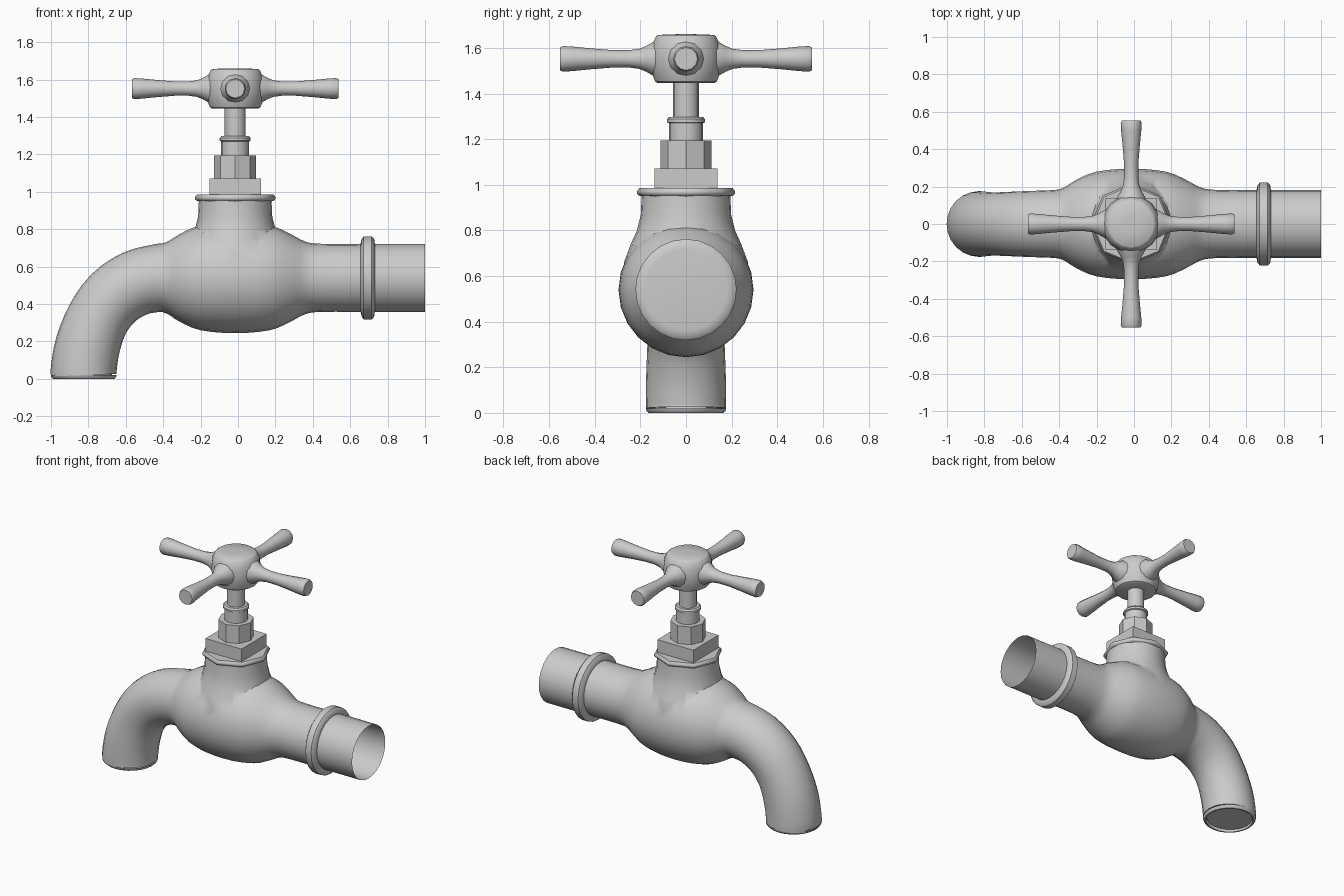
import bpy, bmesh, math
from mathutils import Vector, Matrix

if "Cube" in bpy.data.objects:
    bpy.data.objects.remove(bpy.data.objects["Cube"])

CX = -0.015     # axis of the valve stem
PZ = 0.54       # height of the pipe axis


def skin(name, rings, caps=True):
    """Bridge equal-sized vertex rings into one mesh object."""
    bm = bmesh.new()
    loops = [[bm.verts.new(p) for p in ring] for ring in rings]
    n = len(loops[0])
    for a, b in zip(loops, loops[1:]):
        for i in range(n):
            j = (i + 1) % n
            bm.faces.new((a[i], a[j], b[j], b[i]))
    if caps:
        bm.faces.new(loops[0][::-1])
        bm.faces.new(loops[-1])
    bmesh.ops.recalc_face_normals(bm, faces=bm.faces)
    me = bpy.data.meshes.new(name)
    bm.to_mesh(me)
    bm.free()
    ob = bpy.data.objects.new(name, me)
    bpy.context.collection.objects.link(ob)
    return ob


def lathe(name, profile, n, matrix, caps=True):
    """Revolve (radius, height) points about local z, then place by matrix."""
    rings = [[matrix @ Vector((r * math.cos(2 * math.pi * i / n),
                               r * math.sin(2 * math.pi * i / n), h))
              for i in range(n)] for r, h in profile]
    return skin(name, rings, caps)


def catmull(pts, steps):
    """Smooth a list of (x, z, r) stations."""
    pts = [Vector(p) for p in pts]
    ext = [2 * pts[0] - pts[1]] + pts + [2 * pts[-1] - pts[-2]]
    out = []
    for p0, p1, p2, p3 in zip(ext, ext[1:], ext[2:], ext[3:]):
        for s in range(steps):
            t = s / steps
            out.append(0.5 * (2 * p1 + (p2 - p0) * t
                              + (2 * p0 - 5 * p1 + 4 * p2 - p3) * t * t
                              + (3 * p1 - p0 - 3 * p2 + p3) * t ** 3))
    return out + [pts[-1]]


def sweep(name, stations, n):
    """Round tube of varying radius along a path in the xz plane."""
    rings = []
    for i, s in enumerate(stations):
        d = stations[min(i + 1, len(stations) - 1)] - stations[max(i - 1, 0)]
        side = Vector((-d.y, 0, d.x)).normalized()
        c = Vector((s.x, 0, s.y))
        rings.append([c + s.z * (math.cos(2 * math.pi * k / n) * side
                                 + math.sin(2 * math.pi * k / n) * Vector((0, 1, 0)))
                      for k in range(n)])
    return skin(name, rings)


stem_axis = Matrix.Translation((CX, 0, 0))
pipe_axis = Matrix.Translation((0, 0, PZ)) @ Matrix.Rotation(math.pi / 2, 4, 'Y')

# Pipe, bulging valve chamber and curved spout
body = sweep("tap_body", catmull([
    (1, PZ, .182), (.7, PZ, .182), (.45, PZ, .182), (.36, PZ, .194),
    (.28, PZ, .235), (.17, PZ, .28), (CX, PZ, .296), (-.2, PZ, .28),
    (-.31, PZ, .235), (-.38, PZ, .192), (-.44, .537, .181), (-.55, .51, .177),
    (-.665, .435, .172), (-.75, .32, .169), (-.803, .18, .174),
    (-.824, .06, .176), (-.825, .02, .176)], 3), 24)

# Neck fused into the chamber
neck = lathe("neck_helper", [(.265, .56), (.272, .66), (.242, .74), (.215, .80),
                             (.198, .87), (.194, .96)], 24, stem_axis)
mod = body.modifiers.new("fuse", 'BOOLEAN')
mod.operation = 'UNION'
mod.solver = 'EXACT'
mod.object = neck
fused = bpy.data.meshes.new_from_object(
    body.evaluated_get(bpy.context.evaluated_depsgraph_get()))
body.modifiers.clear()
body.data = fused
bpy.data.objects.remove(neck)

# Open both pipe ends
bm = bmesh.new()
bm.from_mesh(fused)
ends = [f for f in bm.faces
        if all(v.co.x > .995 for v in f.verts) or all(v.co.z < .025 for v in f.verts)]
bmesh.ops.delete(bm, geom=ends, context='FACES')
bm.to_mesh(fused)
bm.free()

# Rounded spout lip and pipe collar
lathe("spout_lip", [(.176, .02), (.172, .007), (.164, 0), (.155, 0), (.15, .01),
                    (.15, .1)], 24, Matrix.Translation((-.825, 0, 0)), caps=False)
lathe("pipe_collar", [(.18, .655), (.205, .66), (.222, .672), (.222, .715),
                      (.208, .728), (.18, .732)], 24, pipe_axis)

# Bonnet: flange, square nut, octagonal nut, gland and stem
lathe("flange", [(.19, .948), (.208, .953), (.215, .962), (.215, .972), (.205, .985)],
      8, stem_axis)
lathe("square_nut", [(.195, .98), (.195, 1.072)], 4,
      stem_axis @ Matrix.Rotation(math.pi / 4, 4, 'Z'))
lathe("octagonal_nut", [(.112, 1.07), (.112, 1.195)], 8, stem_axis)
lathe("gland", [(.075, 1.19), (.075, 1.27), (.083, 1.274), (.083, 1.288),
                (.074, 1.298)], 16, stem_axis)
lathe("stem", [(.056, 1.29), (.056, 1.46)], 16, stem_axis)

# Cross handle: hub and four flared arms
lathe("handle_hub", [(.122, 1.445), (.135, 1.452), (.15, 1.49), (.157, 1.55),
                     (.15, 1.61), (.132, 1.65), (.122, 1.657), (.04, 1.66)], 16, stem_axis)
for k in range(4):
    m = (Matrix.Translation((CX, 0, 1.552)) @ Matrix.Rotation(k * math.pi / 2, 4, 'Z')
         @ Matrix.Rotation(math.pi / 2, 4, 'Y'))
    lathe(f"handle_arm_{k + 1}",
          [(.09, .09), (.076, .14), (.056, .175), (.044, .205), (.038, .25),
           (.038, .32), (.046, .42), (.054, .5), (.056, .54), (.05, .5525)], 12, m)

bpy.ops.object.select_all(action='SELECT')
bpy.context.view_layer.objects.active = body
bpy.ops.object.shade_smooth_by_angle(angle=math.radians(40))
